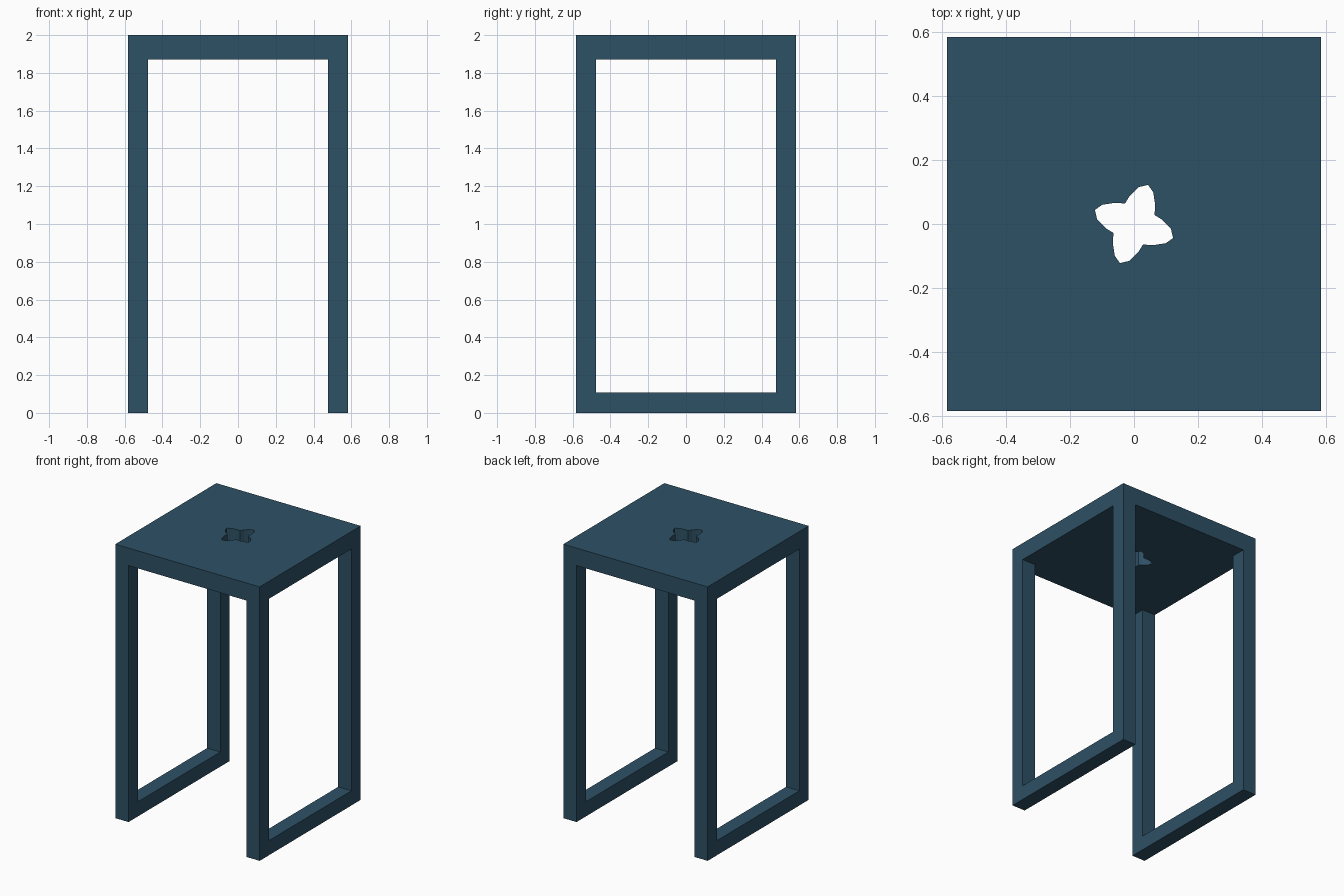
import bpy, bmesh
from mathutils import Vector

if "Cube" in bpy.data.objects:
    bpy.data.objects.remove(bpy.data.objects["Cube"])

H = 0.583      # half width of the stool
T = 0.107      # leg and rail thickness
ZS = 1.872     # underside of the seat

mat = bpy.data.materials.new("dark slate blue")
mat.diffuse_color = (0.027, 0.082, 0.130, 1)
mat.use_nodes = True
mat.node_tree.nodes["Principled BSDF"].inputs["Base Color"].default_value = mat.diffuse_color


def extrude_outline(name, loops, direction):
    """Fill flat closed outlines (outer first, then holes) and extrude them into a solid."""
    bm = bmesh.new()
    edges = []
    for pts in loops:
        vs = [bm.verts.new(p) for p in pts]
        edges += [bm.edges.new((vs[i], vs[(i + 1) % len(vs)])) for i in range(len(vs))]
    bmesh.ops.triangle_fill(bm, use_beauty=True, edges=edges, normal=Vector(direction).normalized())
    res = bmesh.ops.extrude_face_region(bm, geom=bm.faces[:], use_keep_orig=True)
    moved = [g for g in res["geom"] if isinstance(g, bmesh.types.BMVert)]
    bmesh.ops.translate(bm, verts=moved, vec=direction)
    bmesh.ops.recalc_face_normals(bm, faces=bm.faces[:])
    me = bpy.data.meshes.new(name)
    bm.to_mesh(me)
    bm.free()
    me.materials.append(mat)
    ob = bpy.data.objects.new(name, me)
    bpy.context.collection.objects.link(ob)
    return ob


# seat slab with a four-petal handle hole
square = [(-H, -H, ZS), (H, -H, ZS), (H, H, ZS), (-H, H, ZS)]
petal = [(-0.028, 0.064), (-0.014, 0.087), (0.014, 0.115), (0.044, 0.122),
         (0.060, 0.099), (0.066, 0.060)]
hole = []
for k in range(4):
    hole += [(x, y, ZS) for x, y in petal]
    petal = [(y, -x) for x, y in petal]
extrude_outline("seat", [square, hole], (0, 0, 2 - ZS))

# U-shaped side frames: two legs joined by a floor rail
I = H - T
u_shape = [(-H, 0), (H, 0), (H, ZS), (I, ZS), (I, T), (-I, T), (-I, ZS), (-H, ZS)]
for name, x in (("left_frame", -H), ("right_frame", I)):
    extrude_outline(name, [[(x, y, z) for y, z in u_shape]], (T, 0, 0))
